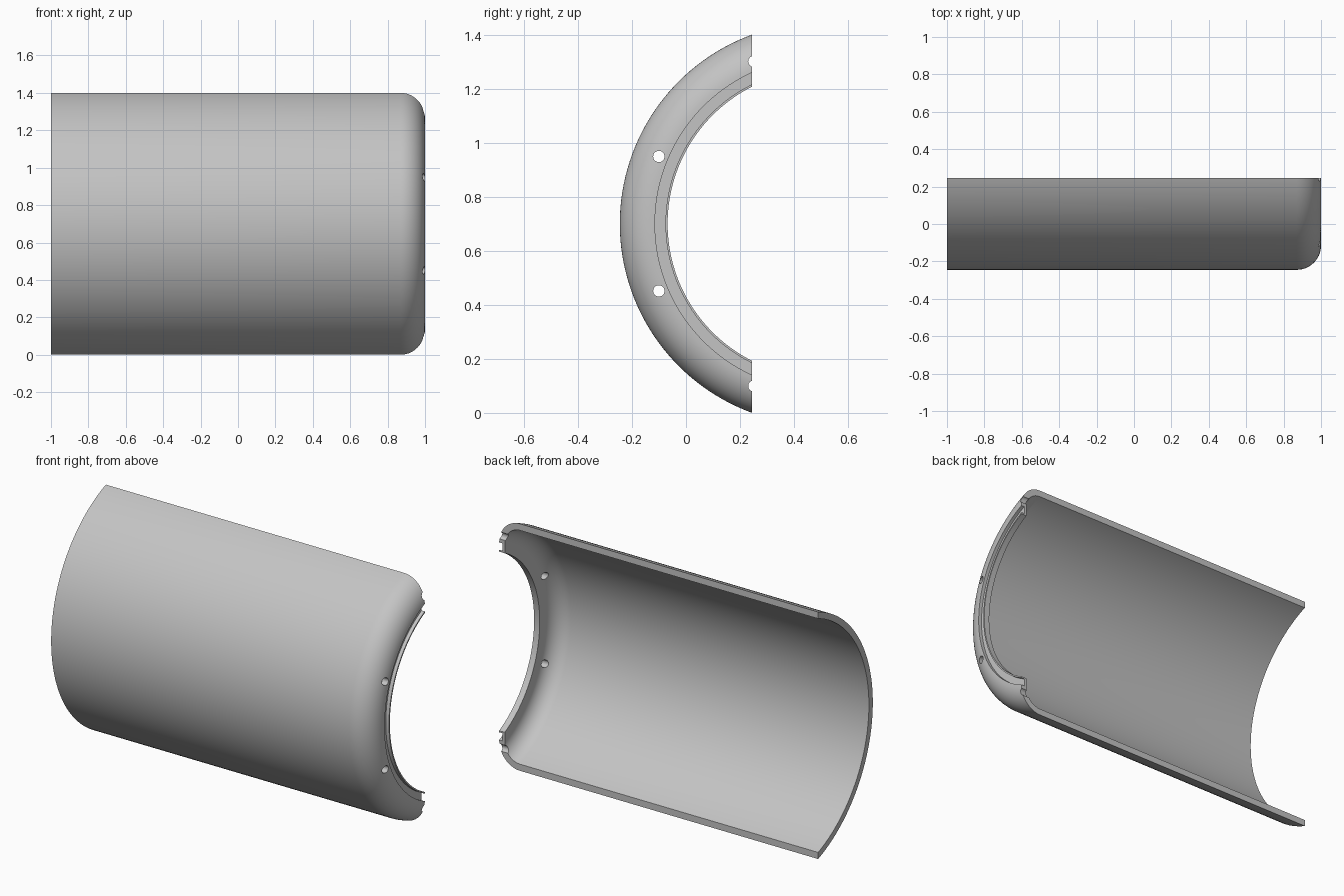
import bpy, bmesh, math
from mathutils import Matrix, Vector

if "Cube" in bpy.data.objects:
    bpy.data.objects.remove(bpy.data.objects["Cube"])

YC, ZC = 0.5, 0.7        # axis of the round shell (runs along x)
R, T, F = 0.745, 0.035, 0.13   # outer radius, wall thickness, corner radius
R_OPEN = 0.568           # radius of the end opening
Y_CUT = 0.245            # plane where the shell is sliced off

grey = bpy.data.materials.new("light grey")
grey.diffuse_color = (0.55, 0.55, 0.55, 1)
grey.use_nodes = True
grey.node_tree.nodes["Principled BSDF"].inputs["Base Color"].default_value = grey.diffuse_color


def corner(radius, n=14):
    """Quarter arc of the rounded end, from the wall to the end face."""
    return [(1 - F + radius * math.sin(a), R - F + radius * math.cos(a))
            for a in (math.pi / 2 * i / n for i in range(n + 1))]


# Wall section as (x, radius): outside, groove and lip, then back along inside
section = [(-1, R)] + corner(F)
section += [(0.98, R - F), (0.98, R_OPEN + 0.008), (1, R_OPEN + 0.008),
            (1, R_OPEN), (1 - T, R_OPEN)]
section += corner(F - T)[::-1] + [(-1, R - T)]

# Revolve the section around the axis
bm = bmesh.new()
STEPS = 160
rings = []
for s in range(STEPS):
    a = 2 * math.pi * s / STEPS
    rings.append([bm.verts.new((x, YC - r * math.cos(a), ZC + r * math.sin(a)))
                  for x, r in section])
n = len(section)
for s in range(STEPS):
    p, q = rings[s], rings[(s + 1) % STEPS]
    for i in range(n):
        j = (i + 1) % n
        bm.faces.new((p[i], p[j], q[j], q[i]))

# Slice off the rear part and close the cut edges
cut = bmesh.ops.bisect_plane(bm, geom=bm.verts[:] + bm.edges[:] + bm.faces[:],
                             plane_co=Vector((0, Y_CUT, 0)),
                             plane_no=Vector((0, 1, 0)), clear_outer=True)
edges = [e for e in cut["geom_cut"] if isinstance(e, bmesh.types.BMEdge)]
bmesh.ops.edgenet_fill(bm, edges=edges)
bmesh.ops.recalc_face_normals(bm, faces=bm.faces[:])
mesh = bpy.data.meshes.new("half_shell")
bm.to_mesh(mesh)
bm.free()
shell = bpy.data.objects.new("half_shell", mesh)
bpy.context.collection.objects.link(shell)
mesh.materials.append(grey)

# Screw holes through the end flange, 45 degrees apart
bm = bmesh.new()
for deg in (-67.5, -22.5, 22.5, 67.5):
    a = math.radians(deg)
    pos = Vector((0.95, YC - 0.65 * math.cos(a), ZC + 0.65 * math.sin(a)))
    bmesh.ops.create_cone(bm, cap_ends=True, segments=24, radius1=0.021,
                          radius2=0.021, depth=0.2,
                          matrix=Matrix.Translation(pos) @ Matrix.Rotation(math.pi / 2, 4, 'Y'))
cm = bpy.data.meshes.new("hole_cutter")
bm.to_mesh(cm)
bm.free()
cm.materials.append(grey)
cutter = bpy.data.objects.new("hole_cutter", cm)
bpy.context.collection.objects.link(cutter)
cutter.hide_render = True

mod = shell.modifiers.new("holes", 'BOOLEAN')
mod.operation = 'DIFFERENCE'
mod.solver = 'EXACT'
mod.object = cutter
bpy.context.view_layer.objects.active = shell
shell.select_set(True)
bpy.ops.object.modifier_apply(modifier=mod.name)
bpy.data.objects.remove(cutter)
bpy.ops.object.shade_smooth_by_angle(angle=math.radians(30))
